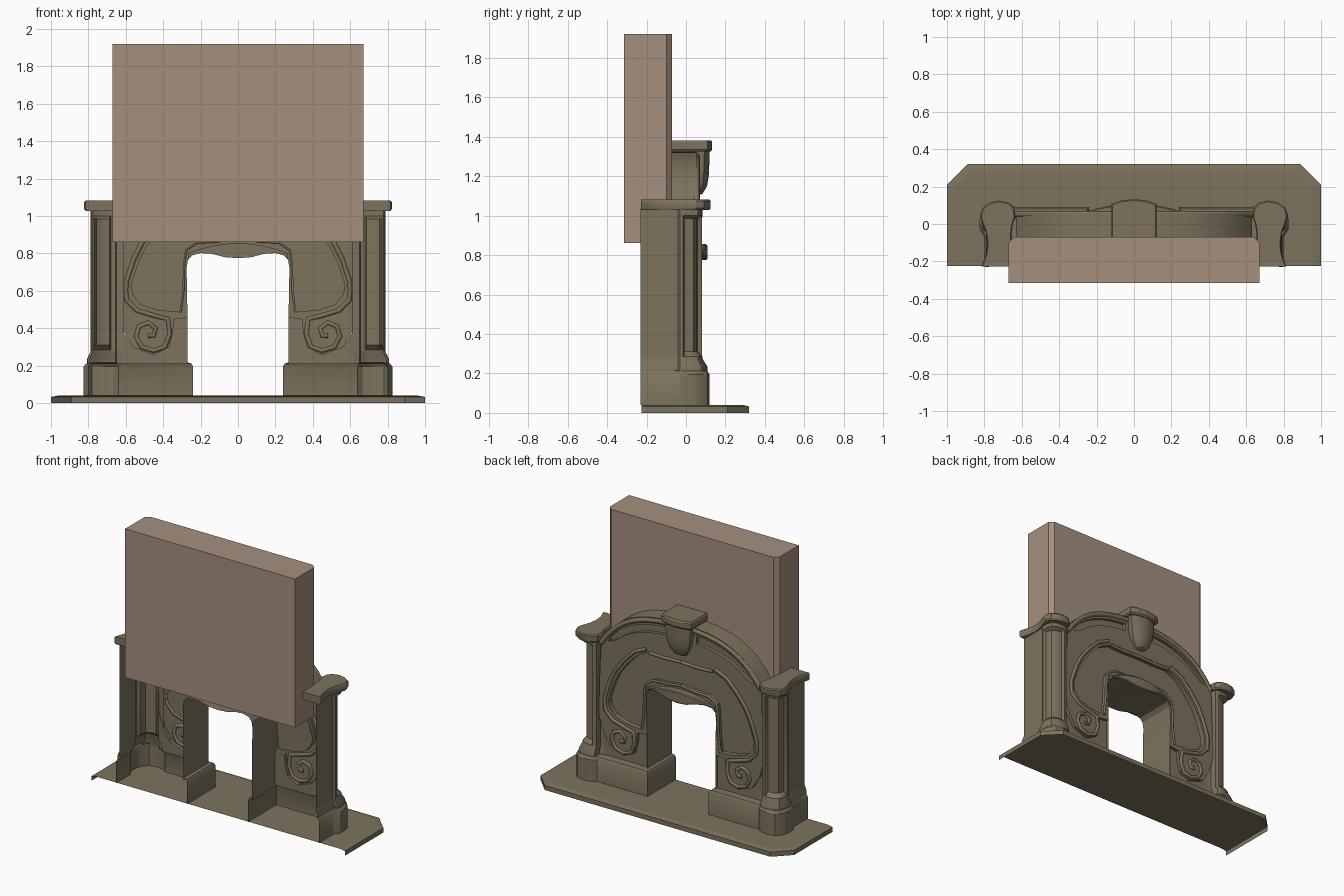
import bpy, math
from mathutils import Vector
from mathutils.geometry import tessellate_polygon

if "Cube" in bpy.data.objects:
    bpy.data.objects.remove(bpy.data.objects["Cube"])


def material(name, col):
    m = bpy.data.materials.new(name)
    m.diffuse_color = (*col, 1)
    m.use_nodes = True
    m.node_tree.nodes["Principled BSDF"].inputs["Base Color"].default_value = m.diffuse_color
    return m


STONE = material("brown_stone", (0.205, 0.170, 0.112))
PLASTER = material("tan_plaster", (0.376, 0.279, 0.212))


def obj(name, verts, faces, mat=STONE, mirror=False, smooth=True):
    me = bpy.data.meshes.new(name)
    me.from_pydata([tuple(v) for v in verts], [], faces)
    me.materials.append(mat)
    me.update()
    o = bpy.data.objects.new(name, me)
    bpy.context.collection.objects.link(o)
    if mirror:
        o.modifiers.new("mirror", 'MIRROR').use_mirror_merge = False
    if smooth:
        bpy.ops.object.select_all(action='DESELECT')
        o.select_set(True)
        bpy.context.view_layer.objects.active = o
        bpy.ops.object.shade_smooth_by_angle(angle=math.radians(32))
    return o


def loft(name, rings, closed=False, caps=False, **kw):
    """Skin between rings of equal point count."""
    n = len(rings[0])
    verts = [p for r in rings for p in r]
    faces = []
    for k in range(len(rings) - 1):
        for i in range(n if closed else n - 1):
            j = (i + 1) % n
            faces.append((k * n + i, k * n + j, (k + 1) * n + j, (k + 1) * n + i))
    if caps:
        faces += [tuple(range(n))[::-1], tuple(range((len(rings) - 1) * n, len(rings) * n))]
    return obj(name, verts, faces, **kw)


def at_z(pts, z):
    return [(x, y, z) for x, y in pts]


def at_y(pts, y):
    return [(x, y, z) for x, z in pts]


def both(half):
    """Close a half outline that starts and ends on x = 0."""
    return half + [(-x, z) for x, z in half[-2:0:-1]]


def flip(pts):
    return [(-x, z) for x, z in pts]


def fill(name, loops, y, **kw):
    polys = [[Vector((x, y, z)) for x, z in l] for l in loops]
    flat = [v for p in polys for v in p]
    return obj(name, flat, [tuple(t) for t in tessellate_polygon(polys)], smooth=False, **kw)


# hearth slab: open shell with a sloped edge and plank top
edge = [(-1, -.225), (-1, .21), (-.89, .32), (.89, .32), (1, .21), (1, -.225)]
inner = [(-.96, -.225), (-.96, .195), (-.875, .285), (.875, .285), (.96, .195), (.96, -.225)]
loft("hearth_edge", [at_z(edge, 0), at_z(edge, .033), at_z(inner, .04)], smooth=False)
cuts = [0, .23, .46, .69]
for a, b in zip(cuts[:-1], cuts[1:]):
    obj("hearth_plank", [(a, -.225, .04), (b, -.225, .04), (b, .285, .04), (a, .285, .04)],
        [(0, 1, 2, 3)], mirror=True, smooth=False)
obj("hearth_end_plank", at_z([(.69, -.225), (.96, -.225), (.96, .195), (.875, .285), (.69, .285)], .04),
    [(0, 1, 2, 3, 4)], mirror=True, smooth=False)

# plinths
foot = [(.24, -.23), (.24, .09), (.61, .09), (.64, .09), (.665, .112), (.72, .12),
        (.78, .11), (.815, .07), (.825, .03), (.825, -.03), (.80, -.07), (.80, -.23)]
foot_in = [(.25, -.23), (.25, .08), (.61, .08), (.645, .08), (.67, .1), (.72, .108),
           (.775, .1), (.803, .065), (.812, .03), (.812, -.03), (.79, -.07), (.79, -.23)]
foot_top = [(.27, -.23), (.27, .035), (.61, .03), (.65, .04), (.675, .075), (.72, .075),
            (.76, .07), (.78, .045), (.78, .02), (.78, -.03), (.775, -.07), (.775, -.23)]
loft("plinth", [at_z(foot, .04), at_z(foot, .195), at_z(foot_in, .212), at_z(foot_top, .217)],
     mirror=True)

# pillars: rounded corner with a sunken panel and a flared foot
full = [(.61, .03), (.65, .035), (.655, .075), (.68, .082), (.688, .083), (.74, .08),
        (.775, .06), (.787, .03), (.788, -.008), (.788, -.015), (.786, -.03), (.775, -.04),
        (.775, -.08), (.775, -.23)]
sunk = list(full)
sunk[4:9] = [(.686, .058), (.73, .055), (.757, .038), (.764, .015), (.766, -.008)]
flare = [(x + max(0, x - .7) * .22, y + max(0, y) * .3) for x, y in full]
loft("pillar", [at_z(flare, .212), at_z(flare, .235), at_z(full, .275), at_z(full, .285),
                at_z(sunk, .31), at_z(sunk, .985), at_z(full, 1.0), at_z(full, 1.035)], mirror=True)

# pillar caps
cap = [(.65, -.228), (.655, -.05), (.648, 0), (.634, .04), (.64, .085), (.67, .115), (.72, .125),
       (.77, .115), (.808, .09), (.823, .05), (.812, .01), (.793, -.04), (.784, -.1),
       (.79, -.16), (.815, -.228)]
cap_in = [(.725 + (x - .725) * .93, y - .006 * (y > 0)) for x, y in cap]
loft("pillar_cap", [at_z(cap_in, 1.028), at_z(cap, 1.038), at_z(cap, 1.074), at_z(cap_in, 1.082)],
     closed=True, caps=True, mirror=True)


# front panel with arch top, scrolls and sunken fields
def arch(x):
    return 1.04 + .285 * math.sqrt(max(0, 1 - (x / .72) ** 2)) - .285 * .48 * (x / .63) ** 4 * 1


top = [(x, arch(x)) for x in [.63 * i / 14 for i in range(15)]]
side = [(.64, .86), (.65, .5), (.615, .39)]
scroll = [(.56, .30), (.45, .26), (.37, .30), (.35, .38), (.345, .45), (.27, .46)]
opening = [(.275, .72), (.268, .765), (.245, .79), (.2, .802), (.14, .798), (.07, .78), (0, .775)]
field_out = [(0, 1.05), (.14, 1.045), (.25, 1.05), (.34, 1.01), (.42, .93), (.49, .84), (.535, .75),
             (.575, .63), (.565, .58), (.52, .525), (.43, .495), (.31, .485)]
field_in = [(.295, .6), (.29, .75), (.28, .82), (.22, .86), (.12, .865), (0, .88)]
field = both(field_out + field_in)
xs = [.12 + .45 * i / 8 for i in range(9)]
groove = [(x, arch(x) - .055) for x in xs] + [(x, arch(x) - .11 + .03 * (x > .55)) for x in xs[::-1]]
outline = both(top + side + scroll + opening)
FRONT = .055
fill("front_panel", [outline, field, groove, flip(groove)], FRONT)
loft("panel_edge", [at_y(side + scroll, FRONT), at_y(side + scroll, .03)], mirror=True, smooth=False)
fill("sunken_field", [field], .02)
loft("field_wall", [at_y(field, FRONT), at_y(field, .02)], closed=True)
loft("arch_groove_wall", [at_y(groove, FRONT), at_y(groove, .03)], closed=True, mirror=True)
fill("arch_groove", [groove], .03, mirror=True)
fill("lower_panel", [[(.27, .21), (.62, .21), (.62, .39)] + scroll], .033, mirror=True)

# arch top surface and firebox lining
arch_line = flip(top[:0:-1]) + top
loft("arch_top", [at_y(arch_line, FRONT), at_y(arch_line, -.075)])
lining = [(.27, .2), (.27, .46)] + opening
lining = lining + flip(lining[-2::-1])
loft("firebox_lining", [at_y(lining, FRONT), at_y(lining, -.23)])


# raised mouldings as swept bars, one per side
def moulding(name, pts, r, y):
    cu = bpy.data.curves.new(name, 'CURVE')
    cu.dimensions = '3D'
    cu.bevel_depth, cu.bevel_resolution, cu.use_fill_caps = r, 1, True
    for s in (1, -1):
        sp = cu.splines.new('POLY')
        sp.points.add(len(pts) - 1)
        for p, (x, z) in zip(sp.points, pts):
            p.co = (s * x, y, z, 1)
    cu.materials.append(STONE)
    bpy.context.collection.objects.link(bpy.data.objects.new(name, cu))


curl = [(.60, .60), (.595, .55), (.54, .495), (.44, .465), (.375, .45), (.365, .37), (.39, .30),
        (.45, .28), (.515, .30), (.545, .355), (.53, .41), (.48, .43), (.44, .40), (.45, .36),
        (.48, .36)]
moulding("scroll_moulding", [(x + .022, z + .02) for x, z in field_out[2:8]] + curl, .014, .056)
moulding("field_moulding", field_out[:3], .012, .056)
moulding("opening_moulding", field_out[-1:] + field_in, .009, .054)
moulding("arch_rim", [(x, z - .022) for x, z in top], .018, .052)

# curved lip above the firebox opening
rings = []
low = opening[1:]
low = [(-x, z) for x, z in low] + [(x, z) for x, z in low[-2::-1]]
for x, z in low:
    k = 1 - (x / .268) ** 2
    hi = .80 + .055 * k
    y = .062 + .046 * k
    rings.append([(x, .03, z), (x, y - .006, z), (x, y, z + .006), (x, y, hi - .006),
                  (x, y - .006, hi), (x, .03, hi)])
loft("opening_lip", rings, closed=True, caps=True)


# keystone with a tongue and a top plate
def bow(w, y, back):
    return [(-w, back)] + [(w * t, back + (y - back) * (1 - .3 * t * t))
                           for t in (-1, -.75, -.4, 0, .4, .75, 1)] + [(w, back)]


loft("keystone", [at_z(bow(w, y, .03), z) for z, w, y in
                  [(1.10, .02, .06), (1.112, .045, .085), (1.15, .072, .107), (1.20, .088, .115),
                   (1.26, .096, .118), (1.335, .1, .12)]], closed=True, caps=True)


def plate(s):
    return [(-.12 * s, -.075), (-.12 * s, .108 * s), (-.07 * s, .125 * s), (0, .133 * s),
            (.07 * s, .125 * s), (.12 * s, .108 * s), (.12 * s, -.075)]


loft("keystone_plate", [at_z(plate(.94), 1.325), at_z(plate(1), 1.335), at_z(plate(1), 1.372),
                        at_z(plate(.95), 1.382)], closed=True, caps=True, smooth=False)

# chimney breast
breast = [(-.67, -.315), (.67, -.315), (.67, -.1), (.64, -.07), (-.64, -.07), (-.67, -.1)]
loft("chimney_breast", [at_z(breast, .86), at_z(breast, 1.92)], closed=True, caps=True,
     mat=PLASTER, smooth=False)
